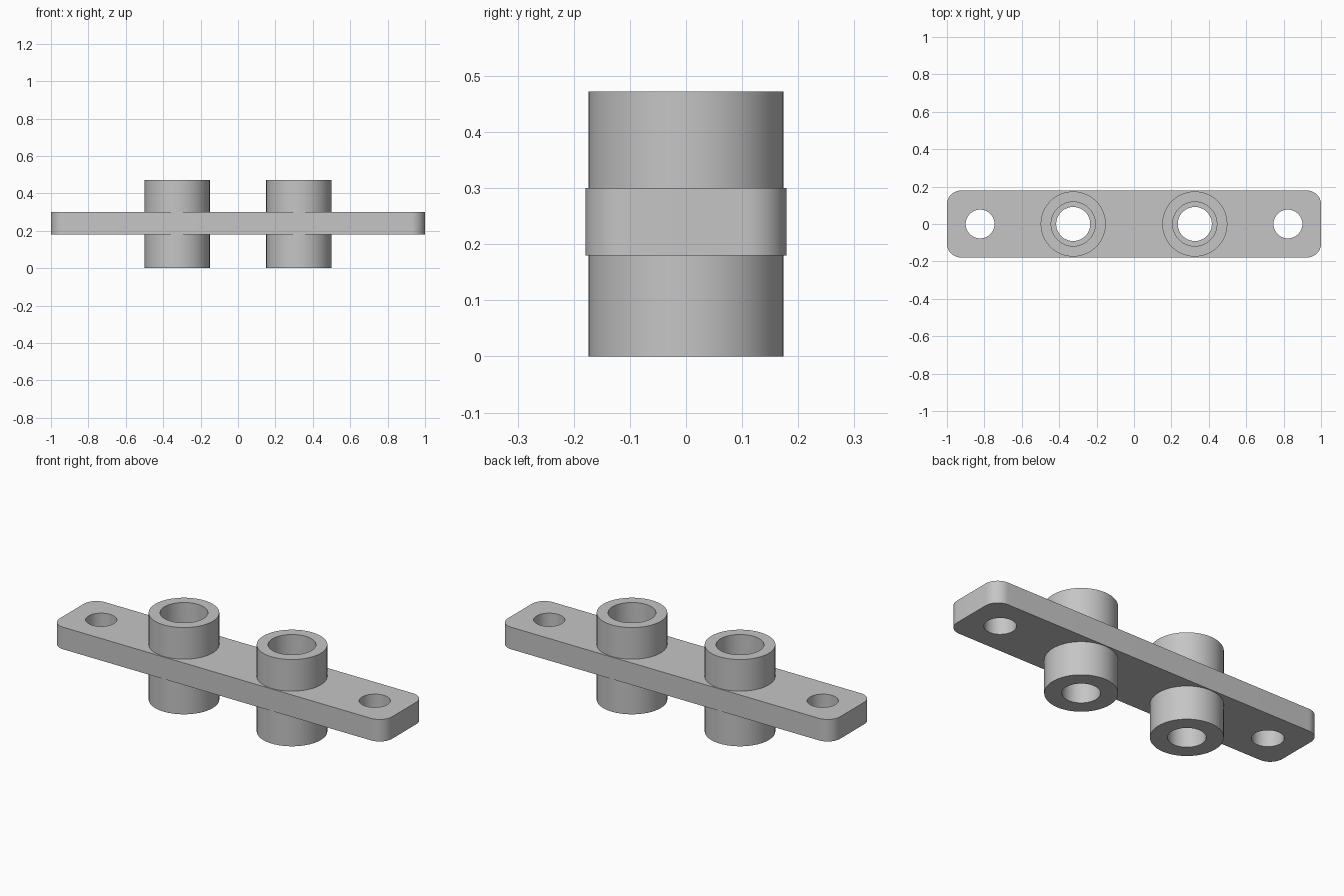
import bpy
import bmesh
import math

if "Cube" in bpy.data.objects:
    bpy.data.objects.remove(bpy.data.objects["Cube"], do_unlink=True)

PLATE_BOTTOM, PLATE_TOP = 0.18, 0.30
BOSS_TOP = 0.472
HALF_LENGTH, HALF_WIDTH, CORNER = 1.0, 0.179, 0.075
BOSS_X, HOLE_X = 0.325, 0.823

grey = bpy.data.materials.new("grey metal")
grey.use_nodes = True
colour = (0.56, 0.56, 0.56, 1)
grey.diffuse_color = colour
grey.node_tree.nodes["Principled BSDF"].inputs["Base Color"].default_value = colour


def prism(name, outline, z0, z1):
    """Extrude a closed outline from z0 up to z1."""
    bm = bmesh.new()
    base = bm.faces.new([bm.verts.new((x, y, z0)) for x, y in outline])
    up = bmesh.ops.extrude_face_region(bm, geom=[base])["geom"]
    bmesh.ops.translate(bm, vec=(0, 0, z1 - z0),
                        verts=[v for v in up if isinstance(v, bmesh.types.BMVert)])
    bmesh.ops.recalc_face_normals(bm, faces=bm.faces)
    mesh = bpy.data.meshes.new(name)
    bm.to_mesh(mesh)
    bm.free()
    mesh.materials.append(grey)
    obj = bpy.data.objects.new(name, mesh)
    bpy.context.collection.objects.link(obj)
    return obj


def arc(cx, cy, r, start, sweep, count):
    return [(cx + r * math.cos(start + sweep * i / count),
             cy + r * math.sin(start + sweep * i / count)) for i in range(count + 1)]


def cylinder(name, x, r, z0, z1):
    return prism(name, arc(x, 0, r, 0, math.tau, 96)[:-1], z0, z1)


# Plate with rounded corners
outline = []
for i, (sx, sy) in enumerate([(1, 1), (-1, 1), (-1, -1), (1, -1)]):
    outline += arc(sx * (HALF_LENGTH - CORNER), sy * (HALF_WIDTH - CORNER),
                   CORNER, i * math.pi / 2, math.pi / 2, 16)
plate = prism("mounting_plate", outline, PLATE_BOTTOM, PLATE_TOP)

# Bosses joined on, then stepped bores and screw holes cut through
tools = []
for side, s in (("left", 1), ("right", -1)):
    tools += [
        ("UNION", cylinder(side + "_boss", s * BOSS_X, 0.174, 0, BOSS_TOP)),
        ("DIFFERENCE", cylinder(side + "_bore", s * BOSS_X, 0.091, -0.1, 0.6)),
        ("DIFFERENCE", cylinder(side + "_counterbore", s * BOSS_X, 0.118, 0.24, 0.6)),
        ("DIFFERENCE", cylinder(side + "_screw_hole", s * HOLE_X, 0.077, 0, 0.5)),
    ]
for operation, tool in tools:
    mod = plate.modifiers.new(tool.name, "BOOLEAN")
    mod.operation = operation
    mod.solver = "EXACT"
    mod.object = tool

# Bake the cuts and discard the tools
bpy.context.view_layer.update()
baked = bpy.data.meshes.new_from_object(
    plate.evaluated_get(bpy.context.evaluated_depsgraph_get()))
plate.modifiers.clear()
plate.data = baked
for _, tool in tools:
    bpy.data.objects.remove(tool, do_unlink=True)

bpy.ops.object.select_all(action="DESELECT")
plate.select_set(True)
bpy.context.view_layer.objects.active = plate
bpy.ops.object.shade_smooth_by_angle(angle=math.radians(30))
